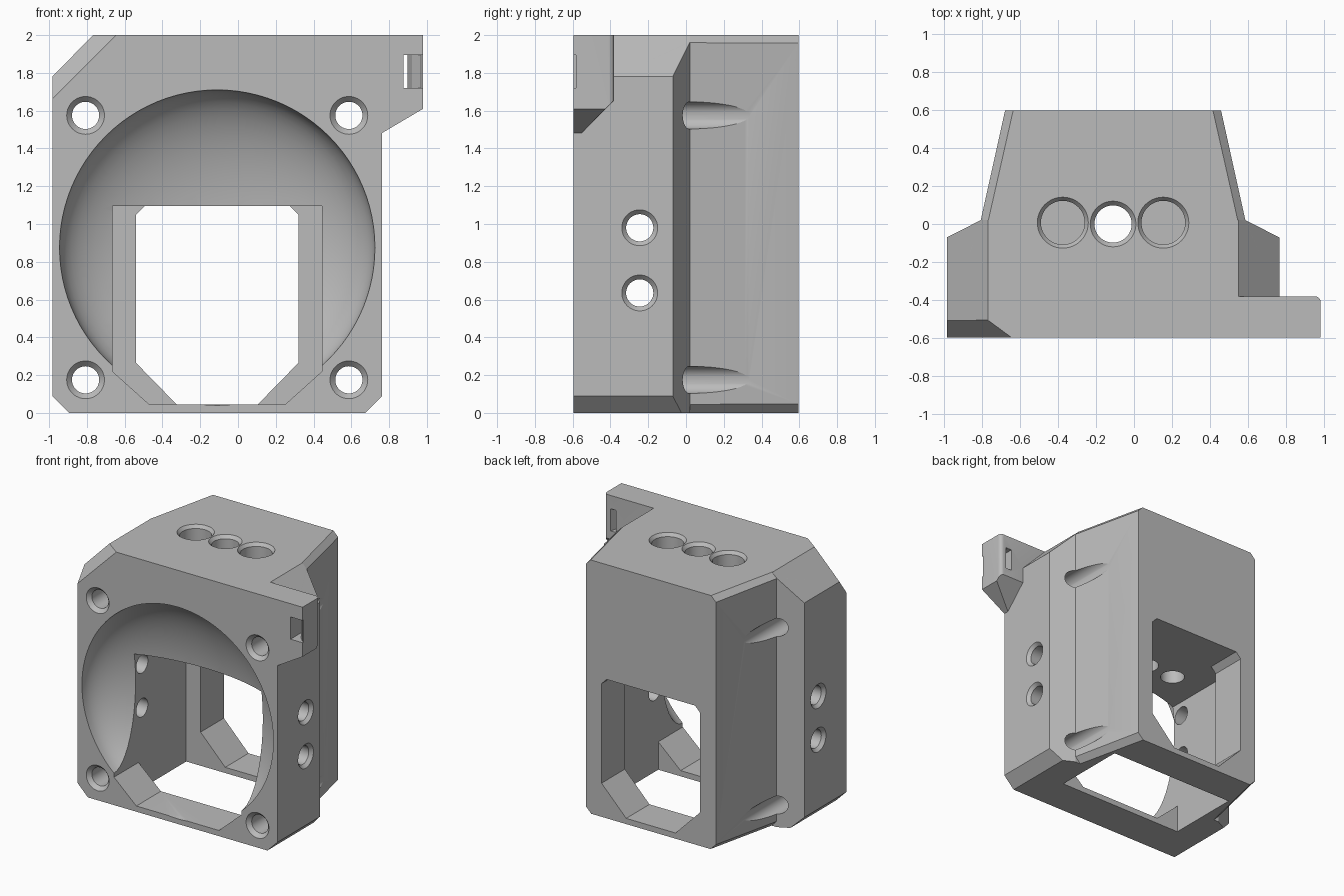
import bpy, bmesh, math
from mathutils import Vector, Matrix

if "Cube" in bpy.data.objects:
    bpy.data.objects.remove(bpy.data.objects["Cube"], do_unlink=True)

CX = -0.11                      # symmetry plane of the housing
FRONT, BACK = -0.595, 0.595

grey = bpy.data.materials.new("plain grey")
grey.use_nodes = True
grey.diffuse_color = (0.5, 0.5, 0.5, 1)
grey.node_tree.nodes["Principled BSDF"].inputs["Base Color"].default_value = (0.5, 0.5, 0.5, 1)


def make(name, bm):
    bmesh.ops.recalc_face_normals(bm, faces=bm.faces)
    mesh = bpy.data.meshes.new(name)
    bm.to_mesh(mesh)
    bm.free()
    mesh.materials.append(grey)
    obj = bpy.data.objects.new(name, mesh)
    bpy.context.collection.objects.link(obj)
    return obj


def prism(outline, axis, lo, hi):
    """Extrude a 2D outline along y (outline is x, z) or z (outline is x, y)."""
    bm = bmesh.new()
    place = (lambda a, b: (a, lo, b)) if axis == "y" else (lambda a, b: (a, b, lo))
    face = bm.faces.new([bm.verts.new(place(a, b)) for a, b in outline])
    out = bmesh.ops.extrude_face_region(bm, geom=[face])
    step = Vector((0, hi - lo, 0)) if axis == "y" else Vector((0, 0, hi - lo))
    bmesh.ops.translate(bm, vec=step, verts=[v for v in out["geom"] if isinstance(v, bmesh.types.BMVert)])
    bmesh.ops.recalc_face_normals(bm, faces=bm.faces)
    return bm


def slice_off(bm, point, normal):
    """Remove everything on the normal side of a plane and cap it."""
    bmesh.ops.bisect_plane(bm, geom=bm.verts[:] + bm.edges[:] + bm.faces[:], dist=1e-6,
                           plane_co=point, plane_no=Vector(normal).normalized(), clear_outer=True)
    bmesh.ops.holes_fill(bm, edges=[e for e in bm.edges if e.is_boundary], sides=0)


def box(x0, x1, y0, y1, z0, z1):
    return prism([(x0, z0), (x1, z0), (x1, z1), (x0, z1)], "y", y0, y1)


def lathe(profile, origin, direction, sides=48):
    """Revolve (distance, radius) pairs around an axis."""
    bm = bmesh.new()
    rings = []
    for d, r in profile:
        rings.append([bm.verts.new((r * math.cos(t), r * math.sin(t), d))
                      for t in (2 * math.pi * i / sides for i in range(sides))])
    for a, b in zip(rings, rings[1:]):
        for i in range(sides):
            j = (i + 1) % sides
            bm.faces.new((a[i], a[j], b[j], b[i]))
    bm.faces.new(rings[0])
    bm.faces.new(rings[-1])
    turn = Vector((0, 0, 1)).rotation_difference(Vector(direction)).to_matrix().to_4x4()
    bmesh.ops.transform(bm, matrix=Matrix.Translation(origin) @ turn, verts=bm.verts)
    return bm


def combine(target, bm, operation="DIFFERENCE"):
    tool = make("helper", bm)
    tool.hide_render = True
    mod = target.modifiers.new("bool", "BOOLEAN")
    mod.operation, mod.solver, mod.object = operation, "EXACT", tool
    bpy.context.view_layer.objects.active = target
    bpy.ops.object.modifier_apply(modifier=mod.name)
    bpy.data.objects.remove(tool, do_unlink=True)


def both(half):
    """Mirror a half outline about the symmetry plane."""
    return [(CX + a, b) for a, b in half] + [(CX - a, b) for a, b in reversed(half)]


# Front block with long chamfered edges
front = prism(both([(0.873, FRONT), (0.873, -0.07), (0.695, 0.02)]), "z", 0, 2)
for s in (-1, 1):
    slice_off(front, (CX + s * 0.873, 0, 0.09), (s, 0, -1))
    slice_off(front, (CX + s * 0.873, 0, 1.78), (s * 0.22, 0, 0.215))
slice_off(front, (-0.985, FRONT, 1.66), (-1, -1.36, 1))
housing = make("fan_duct_housing", front)

# Tapered rear block
rear = prism(both([(0.6973, 0.01), (0.5675, BACK)]), "z", 0, 2)
for s in (-1, 1):
    slice_off(rear, (CX + s * 0.695, 0.02, 1.96), (s, 0.226, 1))
    slice_off(rear, (CX + s * 0.695, 0.02, 0.045), (s, 0.226, -1))
combine(housing, rear, "UNION")

# Side arm with sloped underside and one rounded corner
arm = prism([(0.5, 2), (0.98, 2), (0.98, 1.61), (0.76, 1.48), (0.5, 1.48)], "y", FRONT, -0.38)
slice_off(arm, (0, -0.555, 1.48), (0, 1, -1))
corner = [e for e in arm.edges if all(v.co.x > 0.97 and v.co.y > -0.39 for v in e.verts)]
bmesh.ops.bevel(arm, geom=corner, offset=0.03, segments=5, profile=0.5, affect="EDGES")
combine(housing, arm, "UNION")

# Tie slot in the arm
combine(housing, prism([(0.875, -0.7), (1.0, -0.7), (1.0, -0.585), (0.97, -0.58), (0.92, -0.53),
                        (0.897, -0.46), (0.93, -0.37), (0.93, -0.3), (0.875, -0.3)], "z", 1.72, 1.895))

# Round bowl in the front
steps = [math.pi / 2 * i / 16 for i in range(16)]
bowl = [(-0.05, 0.835)] + [(0.36 * math.sin(t), 0.835 * math.cos(t)) for t in steps]
combine(housing, lathe(bowl, (CX, FRONT, 0.875), (0, 1, 0), 96))

# Front window, inner chamber open below, rear window
combine(housing, prism(both([(0.36, 0.045), (0.555, 0.22), (0.555, 1.095)]), "y", -0.7, -0.2))
combine(housing, box(CX - 0.555, CX + 0.555, -0.29, 0.305, -0.1, 1.095))
combine(housing, prism(both([(0.215, 0.045), (0.43, 0.265), (0.43, 1.05), (0.385, 1.095)]), "y", 0.2, 0.7))

# Corner screw holes, running out as grooves along the tapered sides
for s in (-1, 1):
    for z in (0.175, 1.575):
        profile = [(-0.05, 0.1), (0, 0.1), (0.03, 0.072), (1.4, 0.072)]
        combine(housing, lathe(profile, (CX + s * 0.697, FRONT, z), (0, 1, 0)))

# Side screw holes
for s in (-1, 1):
    for z in (0.635, 0.98):
        profile = [(-0.05, 0.095), (0, 0.095), (0.025, 0.072), (0.5, 0.072)]
        combine(housing, lathe(profile, (CX + s * 0.873, -0.245, z), (-s, 0, 0)))

# Top holes: a through hole between two blind sockets
combine(housing, lathe([(-0.05, 0.12), (0, 0.12), (0.025, 0.098), (1.0, 0.098)], (CX, 0, 2), (0, 0, -1)))
for s in (-1, 1):
    x = CX + s * 0.264
    combine(housing, lathe([(-0.05, 0.134), (0, 0.134), (0.025, 0.115), (0.6, 0.115)],
                           (x, 0.007, 2), (0, 0, -1)))
    combine(housing, lathe([(-0.05, 0.09), (0.12, 0.09)], (x, 0, 1.095), (0, 0, 1)))

# Smooth the curved walls, keep edges crisp
bpy.ops.object.select_all(action="DESELECT")
housing.select_set(True)
bpy.context.view_layer.objects.active = housing
bpy.ops.object.shade_smooth_by_angle(angle=math.radians(20))
